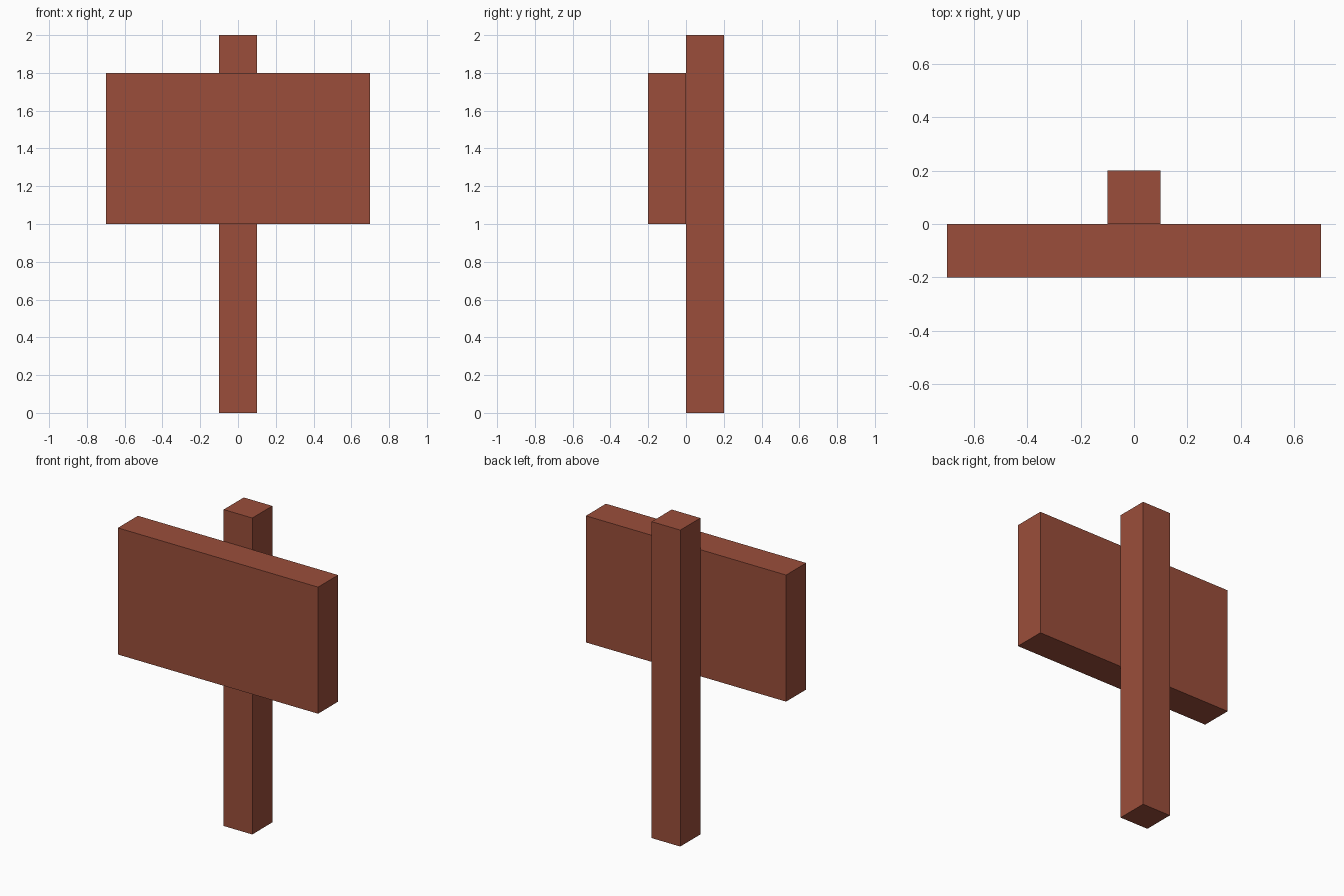
import bpy

if "Cube" in bpy.data.objects:
    bpy.data.objects.remove(bpy.data.objects["Cube"])

wood = bpy.data.materials.new("red_brown_wood")
wood.diffuse_color = (0.328, 0.076, 0.043, 1.0)
wood.use_nodes = True
wood.node_tree.nodes["Principled BSDF"].inputs["Base Color"].default_value = wood.diffuse_color


def add_box(name, low, high):
    """Add a flat-shaded box spanning two opposite corners."""
    centre = [(a + b) / 2 for a, b in zip(low, high)]
    size = [b - a for a, b in zip(low, high)]
    bpy.ops.mesh.primitive_cube_add(size=1, location=centre)
    box = bpy.context.object
    box.name = name
    box.scale = size
    bpy.ops.object.transform_apply(location=False, rotation=False, scale=True)
    box.data.materials.append(wood)
    return box


# Upright post standing on the ground behind the board
add_box("post", (-0.1, 0.0, 0.0), (0.1, 0.2, 2.0))

# Wide sign board fixed to the front of the post
add_box("sign_board", (-0.7, -0.2, 1.0), (0.7, 0.0, 1.8))
